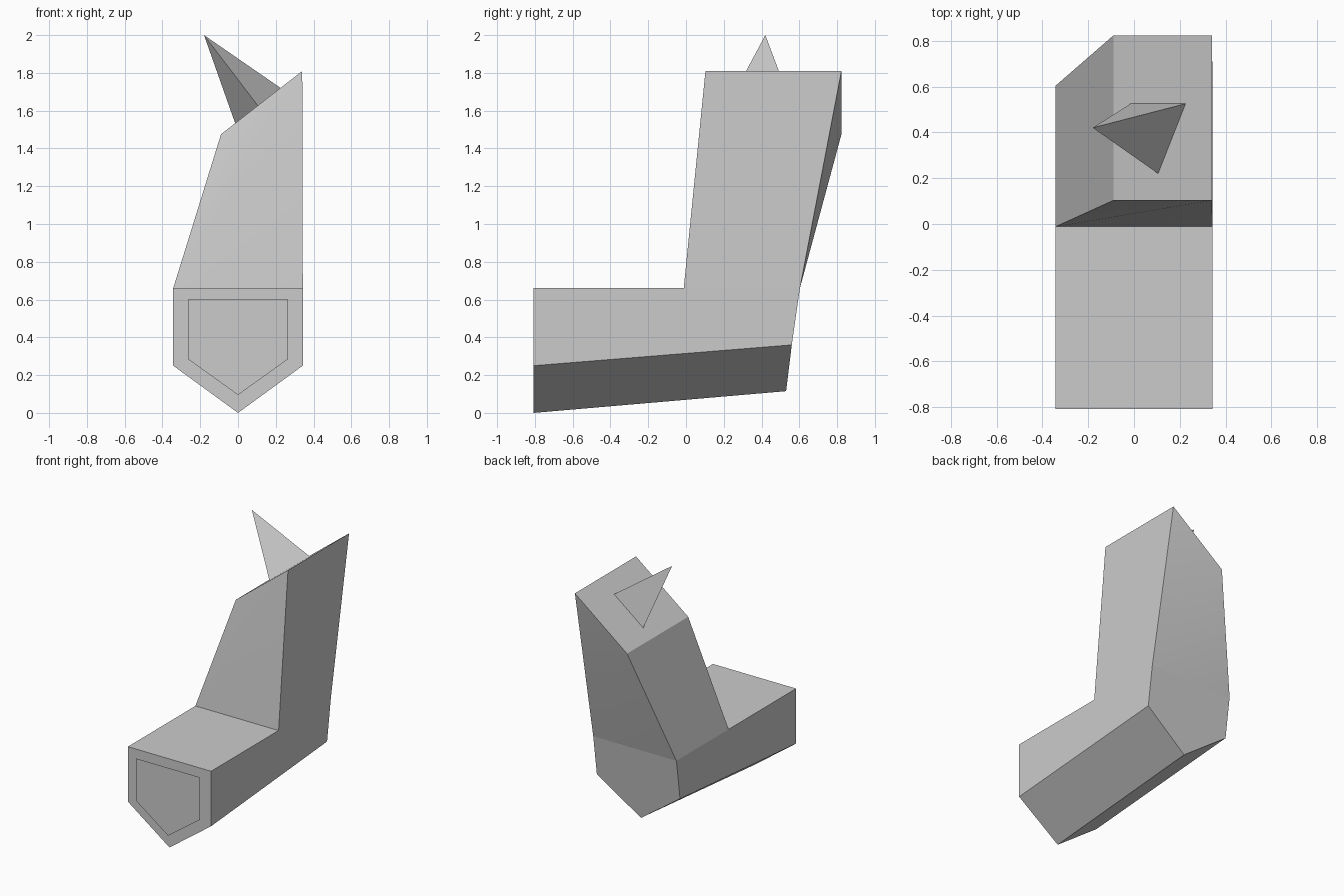
import bpy, math

if "Cube" in bpy.data.objects:
    bpy.data.objects.remove(bpy.data.objects["Cube"])


def make(name, verts, faces):
    mesh = bpy.data.meshes.new(name)
    mesh.from_pydata(verts, [], faces)
    mesh.update()
    obj = bpy.data.objects.new(name, mesh)
    bpy.context.collection.objects.link(obj)
    bpy.ops.object.select_all(action='DESELECT')
    bpy.context.view_layer.objects.active = obj
    obj.select_set(True)
    bpy.ops.object.shade_smooth_by_angle(angle=math.radians(30))
    return obj


def pentagon(half, top, side, tip):
    # each of top, side, tip is a (y, z) pair; ring runs round the section
    return [(-half, *top), (-half, *side), (0, *tip), (half, *side), (half, *top)]


W = 0.343
Z = 0.66

# Lower keel-shaped block: front section, back section, seam under the upper block
front = pentagon(W, (-0.807, Z), (-0.807, 0.25), (-0.807, 0))
back = pentagon(W, (0.603, Z), (0.56, 0.36), (0.53, 0.115))
seam = [(-W, -0.012, Z), (W, -0.012, Z)]
make("lower_block", front + back + seam, [
    (0, 1, 2, 3, 4),                 # front
    (9, 8, 7, 6, 5),                 # back
    (0, 10, 5, 6, 1),                # left
    (1, 6, 7, 2), (2, 7, 8, 3),      # keel
    (3, 8, 9, 11, 4),                # right
    (0, 4, 11, 10),                  # exposed top
])

# Thin panel just ahead of the front face
make("front_panel",
     pentagon(0.265, (-0.824, 0.6), (-0.824, 0.285), (-0.824, 0.095)),
     [(0, 1, 2, 3, 4)])

# Upper block leaning back with a sloped top
base = [(-W, -0.012, Z), (W, -0.012, Z), (W, 0.603, Z), (-W, 0.603, Z)]
top = [(-0.09, 0.103, 1.475), (0.34, 0.103, 1.81),
       (0.34, 0.823, 1.81), (-0.09, 0.823, 1.475)]
make("upper_block", base + top, [
    (0, 1, 5), (0, 5, 4),            # front
    (1, 2, 6, 5),                    # right
    (2, 3, 7), (2, 7, 6),            # back
    (3, 0, 4, 7),                    # left
    (4, 5, 6, 7),                    # sloped top
])


# Three-sided spike standing on the slope
def on_slope(x, y):
    return (x, y, 1.475 + (x + 0.09) * (1.81 - 1.475) / 0.43)


foot = [on_slope(0.225, 0.525), on_slope(-0.015, 0.525), on_slope(0.105, 0.22)]
make("spike", foot + [(-0.18, 0.42, 2.0)], [(0, 1, 3), (1, 2, 3), (2, 0, 3)])
